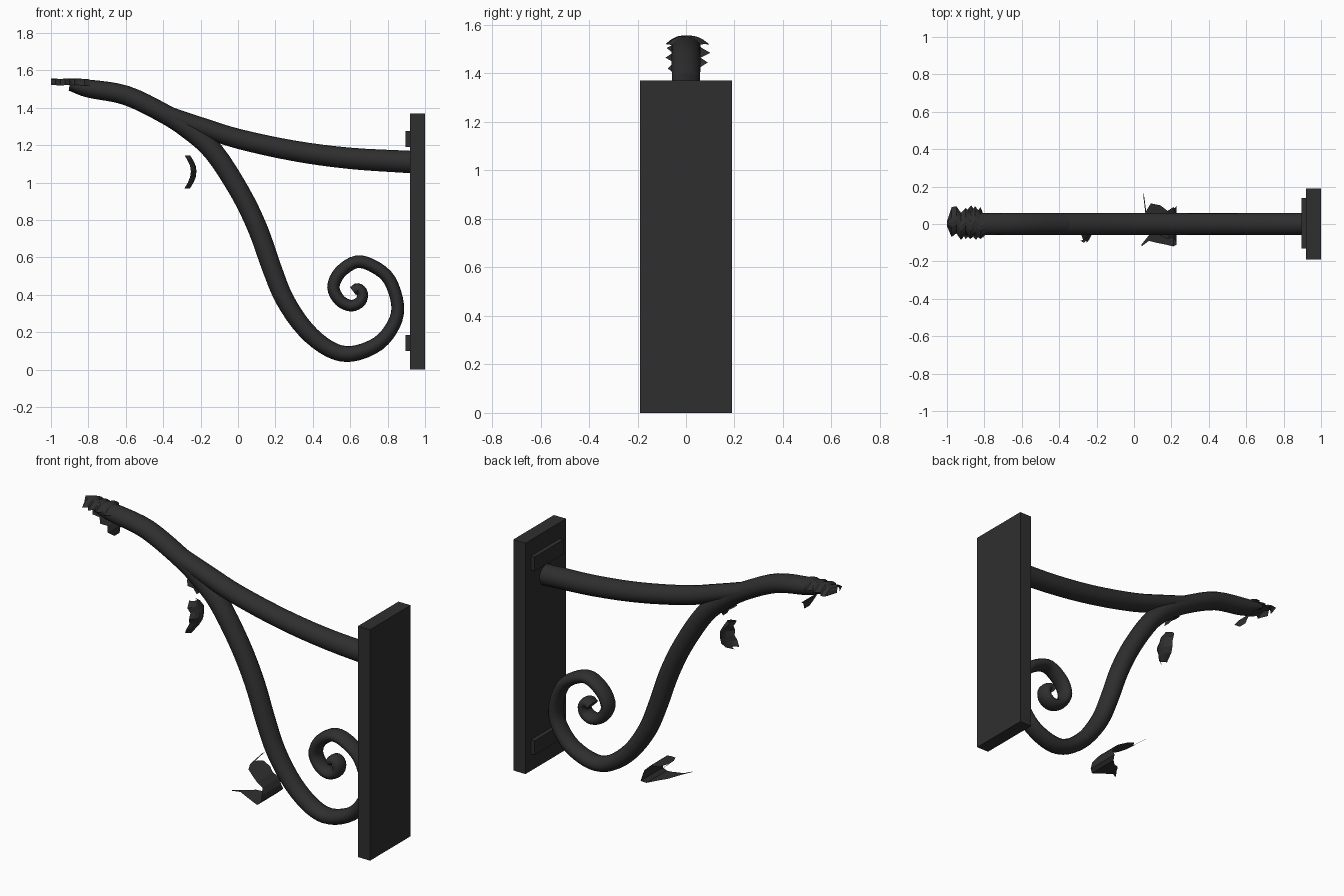
import bpy, bmesh, math
from mathutils import Vector

iron = bpy.data.materials.new("black iron")
iron.diffuse_color = (0.028, 0.028, 0.028, 1)


def finish(name, bm, smooth=False):
    me = bpy.data.meshes.new(name)
    bm.to_mesh(me)
    bm.free()
    me.materials.append(iron)
    ob = bpy.data.objects.new(name, me)
    bpy.context.collection.objects.link(ob)
    if smooth:
        bpy.ops.object.select_all(action='DESELECT')
        ob.select_set(True)
        bpy.context.view_layer.objects.active = ob
        bpy.ops.object.shade_smooth_by_angle(angle=math.radians(40))
    return ob


def box(name, x0, x1, y0, y1, z0, z1):
    bm = bmesh.new()
    bmesh.ops.create_cube(bm, size=1)
    for v in bm.verts:
        v.co = ((x0 + x1) / 2 + v.co.x * (x1 - x0),
                (y0 + y1) / 2 + v.co.y * (y1 - y0),
                (z0 + z1) / 2 + v.co.z * (z1 - z0))
    finish(name, bm)


def spline(pts, steps):
    """Catmull-Rom through tuples of any length."""
    p = [Vector(q) for q in pts]
    p = [p[0] * 2 - p[1]] + p + [p[-1] * 2 - p[-2]]
    out = []
    for i in range(1, len(p) - 2):
        a, b, c, d = p[i - 1:i + 3]
        for s in range(steps):
            t = s / steps
            out.append(0.5 * (2 * b + (c - a) * t + (2 * a - 5 * b + 4 * c - d) * t * t
                              + (3 * b - a - 3 * c + d) * t ** 3))
    return out + [p[-2]]


def rod(name, pts, ry0, ry1, sides=16, steps=4):
    """Sweep an ellipse along (x, z, in-plane radius) points."""
    path = spline(pts, steps)
    bm = bmesh.new()
    rings = []
    for i, q in enumerate(path):
        a, b = path[max(i - 1, 0)], path[min(i + 1, len(path) - 1)]
        t = Vector((b.x - a.x, b.y - a.y)).normalized()
        ry = ry0 + (ry1 - ry0) * i / (len(path) - 1)
        ring = []
        for k in range(sides):
            u = 2 * math.pi * k / sides
            r = q.z * math.cos(u)
            ring.append(bm.verts.new((q.x - t.y * r, ry * math.sin(u), q.y + t.x * r)))
        rings.append(ring)
    for r, s in zip(rings, rings[1:]):
        for k in range(sides):
            bm.faces.new((r[k], r[k - 1], s[k - 1], s[k]))
    bm.faces.new(rings[0])
    bm.faces.new(rings[-1][::-1])
    bmesh.ops.recalc_face_normals(bm, faces=bm.faces)
    finish(name, bm, True)


def leaf(name, rows, cup=0.0, drop=0.0):
    """Thin ragged sheet from (x, z, y min, y max) rows; edges sag by cup (x) and drop (z)."""
    bm = bmesh.new()
    grid = []
    for x, z, y0, y1 in rows:
        row = []
        for k in range(7):
            f = k / 6
            e = (2 * f - 1) ** 2
            row.append(bm.verts.new((x - cup * e, y0 + (y1 - y0) * f, z - drop * e)))
        grid.append(row)
    for r, s in zip(grid, grid[1:]):
        for k in range(6):
            bm.faces.new((r[k], r[k + 1], s[k + 1], s[k]))
    finish(name, bm)


# wall plate and its two raised mounting strips
box("wall_plate", 0.92, 1.0, -0.19, 0.19, 0, 1.37)
for label, z in (("lower", 0.10), ("upper", 1.19)):
    box(label + "_mounting_strip", 0.895, 0.925, -0.13, 0.14, z, z + 0.085)

# upper arm
rod("upper_arm", [(0.93, 1.11, .06), (0.6, 1.13, .057), (0.3, 1.17, .055), (0, 1.235, .053),
                  (-0.2, 1.3, .05), (-0.4, 1.372, .046), (-0.5, 1.42, .04)], 0.06, 0.058)

# scroll brace, from the raised tip down to the spiral
rod("scroll_brace", [
    (-0.9, 1.522, .03), (-0.8, 1.503, .048), (-0.6, 1.467, .052), (-0.4, 1.372, .052),
    (-0.26, 1.283, .054), (-0.13, 1.165, .054), (0.01, 0.95, .053), (0.107, 0.75, .053),
    (0.18, 0.545, .052), (0.25, 0.375, .05), (0.36, 0.215, .047), (0.49, 0.11, .044),
    (0.61, 0.085, .042), (0.75, 0.14, .039), (0.834, 0.245, .036), (0.853, 0.35, .034),
    (0.81, 0.48, .034), (0.73, 0.55, .034), (0.635, 0.577, .034), (0.545, 0.52, .034),
    (0.51, 0.44, .033), (0.545, 0.37, .032), (0.605, 0.342, .031), (0.655, 0.365, .030),
    (0.665, 0.41, .029), (0.64, 0.435, .028), (0.615, 0.42, .026)], 0.06, 0.048)

# ragged leaves wrapping the tip
leaf("tip_leaf_upper", [
    (-1.0, 1.557, -.012, .015), (-0.975, 1.556, -.07, .09), (-0.95, 1.555, -.05, .095),
    (-0.925, 1.556, -.085, .06), (-0.9, 1.557, -.055, .085), (-0.875, 1.557, -.08, .06),
    (-0.85, 1.556, -.06, .095), (-0.82, 1.555, -.08, .06), (-0.79, 1.552, -.055, .055)],
    drop=0.035)
leaf("tip_leaf_lower", [
    (-0.93, 1.53, -.03, .03), (-0.9, 1.505, -.08, .065), (-0.87, 1.485, -.055, .1),
    (-0.845, 1.465, -.085, .06), (-0.82, 1.445, -.05, .09), (-0.805, 1.42, -.075, .05),
    (-0.798, 1.38, -.02, .03)])

# ragged leaf hanging under the joint
leaf("joint_leaf_root", [
    (-0.32, 1.25, -.02, .02), (-0.29, 1.235, -.06, .05), (-0.265, 1.22, -.04, .045),
    (-0.25, 1.185, -.03, .01)])
leaf("joint_leaf", [
    (-0.255, 1.145, -.05, .0), (-0.24, 1.12, -.09, .03), (-0.226, 1.09, -.08, .045),
    (-0.222, 1.06, -.1, .04), (-0.226, 1.03, -.09, .035), (-0.238, 1.0, -.1, .01),
    (-0.256, 0.97, -.09, -.05)], cup=0.03)

# folded ragged leaf beside the scroll
leaf("scroll_leaf_upper", [
    (0.05, 0.25, .15, .18), (0.065, 0.243, .02, .07), (0.09, 0.236, -.03, .11),
    (0.14, 0.22, -.06, .1), (0.18, 0.205, -.08, .07), (0.21, 0.175, -.07, .09),
    (0.226, 0.145, -.1, .08), (0.228, 0.11, -.11, .1)])
leaf("scroll_leaf_lower", [
    (0.228, 0.11, -.11, .1), (0.21, 0.092, -.12, .07), (0.17, 0.1, -.11, .03),
    (0.12, 0.113, -.1, .0), (0.08, 0.123, -.09, -.06), (0.04, 0.132, -.12, -.11)])
